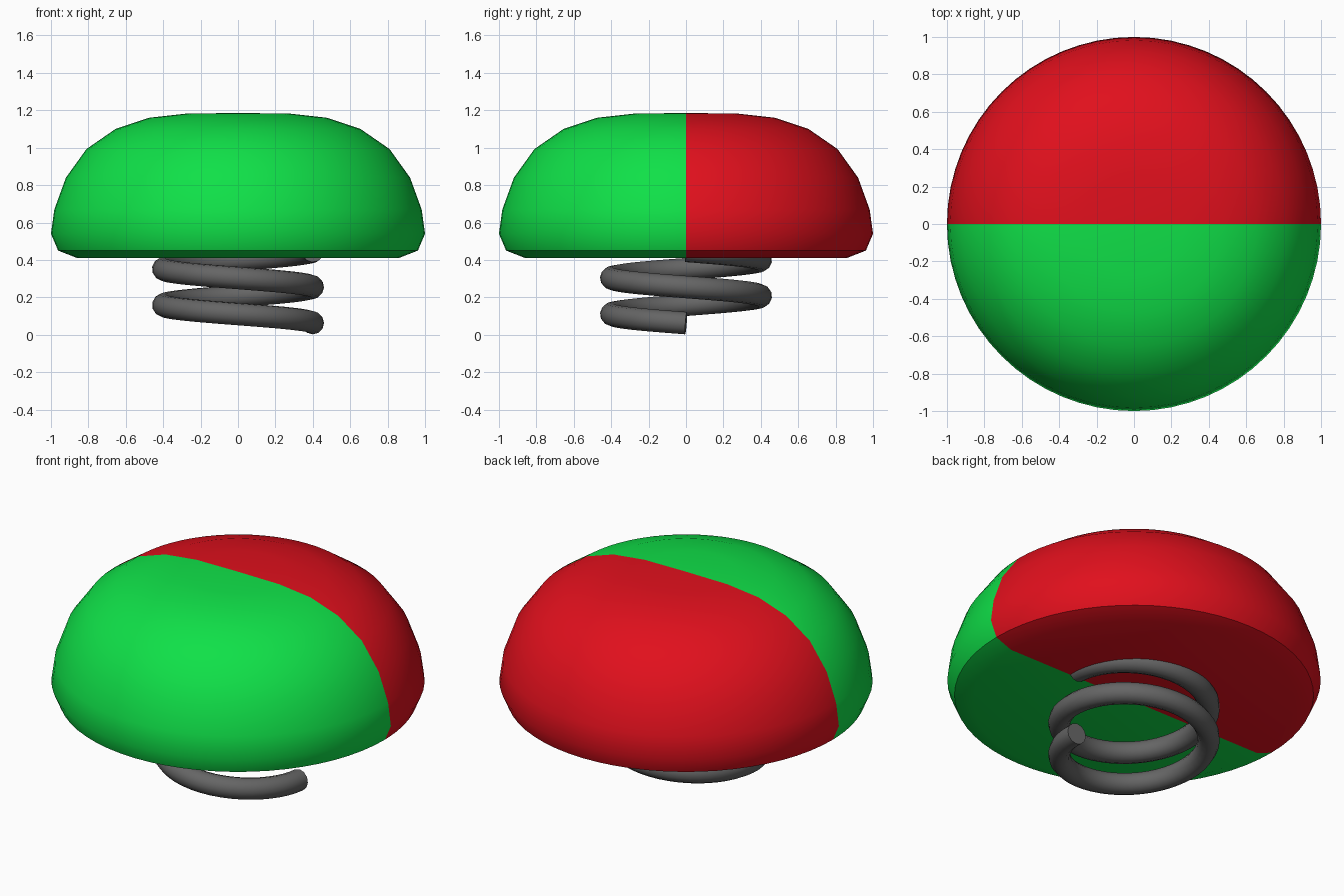
import bpy, bmesh
from math import pi, sin, cos, radians

if "Cube" in bpy.data.objects:
    bpy.data.objects.remove(bpy.data.objects["Cube"])


def material(name, color):
    m = bpy.data.materials.new(name)
    m.diffuse_color = (*color, 1)
    m.use_nodes = True
    m.node_tree.nodes["Principled BSDF"].inputs["Base Color"].default_value = m.diffuse_color
    return m


def activate(ob):
    bpy.ops.object.select_all(action='DESELECT')
    ob.select_set(True)
    bpy.context.view_layer.objects.active = ob


green = material("green", (0.005, 0.75, 0.065))
red = material("red", (0.75, 0.005, 0.012))
dark = material("dark_grey", (0.13, 0.13, 0.13))

# Cap: lathed dome with a flat underside, green front half and red back half
profile = [(0, 0.41), (0.86, 0.41), (0.962, 0.45), (1.0, 0.54), (0.982, 0.67),
           (0.92, 0.84), (0.81, 0.993), (0.655, 1.10), (0.475, 1.16),
           (0.27, 1.183), (0, 1.185)]
bm = bmesh.new()
verts = [bm.verts.new((r, 0, z)) for r, z in profile]
edges = [bm.edges.new(pair) for pair in zip(verts, verts[1:])]
bmesh.ops.spin(bm, geom=verts + edges, cent=(0, 0, 0), axis=(0, 0, 1),
               angle=2 * pi, steps=64)
bmesh.ops.remove_doubles(bm, verts=bm.verts, dist=0.0005)
bmesh.ops.recalc_face_normals(bm, faces=bm.faces)
for f in bm.faces:
    f.material_index = 1 if f.calc_center_median().y > 0 else 0
mesh = bpy.data.meshes.new("cap")
bm.to_mesh(mesh)
bm.free()
mesh.materials.append(green)
mesh.materials.append(red)
cap = bpy.data.objects.new("cap", mesh)
bpy.context.collection.objects.link(cap)
activate(cap)
bpy.ops.object.shade_smooth_by_angle(angle=radians(40))

# Spring: two clockwise turns of round wire, its upper end inside the cap
TURNS, STEPS, PITCH = 2, 48, 0.193
curve = bpy.data.curves.new("spring", 'CURVE')
curve.dimensions = '3D'
curve.bevel_depth = 0.06
curve.bevel_resolution = 4
curve.use_fill_caps = True
path = curve.splines.new('POLY')
path.points.add(TURNS * STEPS)
for i, p in enumerate(path.points):
    t = i / STEPS
    a = -2 * pi * t
    p.co = (0.4 * cos(a), 0.4 * sin(a), 0.062 + PITCH * t, 1)
spring = bpy.data.objects.new("spring", curve)
bpy.context.collection.objects.link(spring)
curve.materials.append(dark)
activate(spring)
bpy.ops.object.convert(target='MESH')
bpy.ops.object.shade_smooth_by_angle(angle=radians(40))
